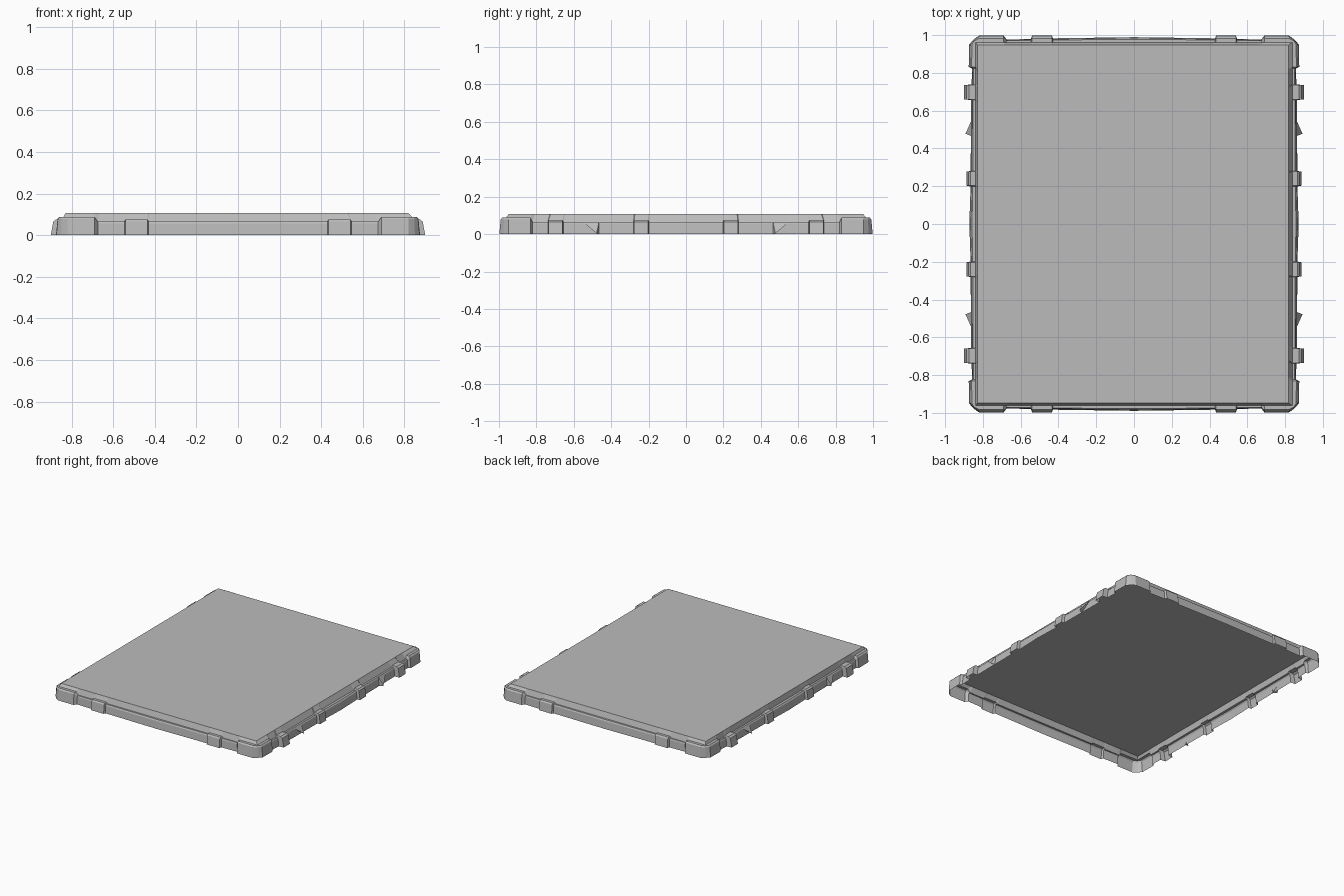
import bpy
import bmesh
from mathutils import Vector

cube = bpy.data.objects.get("Cube")
if cube:
    bpy.data.objects.remove(cube)

grey = bpy.data.materials.new("light_grey")
grey.use_nodes = True
colour = (0.5, 0.5, 0.5, 1)
grey.diffuse_color = colour
grey.node_tree.nodes["Principled BSDF"].inputs["Base Color"].default_value = colour

LEDGE, BLOCK, CORNER, TOP = 0.066, 0.076, 0.088, 0.108
FOOT_X, FOOT_Y = 0.838, 0.962

# Rim outline of one quadrant, from the side middle to the end middle: x, y, height
quadrant = [
    (0.872, 0, LEDGE), (0.865, 0.199, LEDGE),
    (0.887, 0.203, BLOCK), (0.887, 0.277, BLOCK),
    (0.865, 0.281, LEDGE), (0.862, 0.656, LEDGE),
    (0.90, 0.66, BLOCK), (0.90, 0.735, BLOCK),
    (0.86, 0.739, LEDGE), (0.857, 0.822, LEDGE),
    (0.875, 0.832, CORNER), (0.873, 0.95, CORNER),
    (0.85, 0.976, CORNER), (0.82, 0.998, CORNER),
    (0.69, 0.998, CORNER), (0.674, 0.976, LEDGE),
    (0.545, 0.98, LEDGE), (0.54, 0.998, BLOCK),
    (0.435, 0.998, BLOCK), (0.43, 0.983, LEDGE), (0, 0.989, LEDGE)]


def clamp(v, limit):
    return max(-limit, min(limit, v))


def make_object(name, bm):
    bmesh.ops.recalc_face_normals(bm, faces=bm.faces)
    mesh = bpy.data.meshes.new(name)
    bm.to_mesh(mesh)
    bm.free()
    mesh.materials.append(grey)
    obj = bpy.data.objects.new(name, mesh)
    bpy.context.collection.objects.link(obj)
    return obj


# Mirror the quadrant into a closed outline
half = quadrant + [(-x, y, h) for x, y, h in quadrant[-2::-1]]
outline = half + [(x, -y, h) for x, y, h in half[-2:0:-1]]

# Hollow lid: skirt, bevelled lip, ledge, panel wall and flat panel
bm = bmesh.new()
rings = [[] for _ in range(5)]
for x, y, h in outline:
    base = Vector((x, y, 0))
    foot = Vector((clamp(x, FOOT_X), clamp(y, FOOT_Y), 0))
    rim = Vector((foot.x * 0.823 / FOOT_X - 0.006, foot.y * 0.947 / FOOT_Y, TOP))
    shoulder = base.lerp(foot, 0.2)
    lip = base.lerp(foot, 0.42)
    shoulder.z, lip.z, foot.z = h - 0.01, h, h
    for ring, point in zip(rings, (base, shoulder, lip, foot, rim)):
        ring.append(bm.verts.new(point))
count = len(outline)
for lower, upper in zip(rings, rings[1:]):
    for i in range(count):
        j = (i + 1) % count
        bm.faces.new((lower[i], lower[j], upper[j], upper[i]))
bm.faces.new(rings[-1])
bmesh.ops.remove_doubles(bm, verts=bm.verts, dist=0.0001)
make_object("lid_shell", bm)

# Small pointed side fins
for sx, side in ((1, "left"), (-1, "right")):
    for sy, end in ((1, "back"), (-1, "front")):
        bm = bmesh.new()
        a, b, c, d = [bm.verts.new((sx * x, sy * y, z)) for x, y, z in (
            (0.86, 0.465, 0.065), (0.86, 0.55, 0.063),
            (0.892, 0.478, 0.005), (0.86, 0.465, 0))]
        for face in ((a, b, c), (a, c, d), (b, d, c)):
            bm.faces.new(face)
        make_object(f"{end}_{side}_fin", bm)
